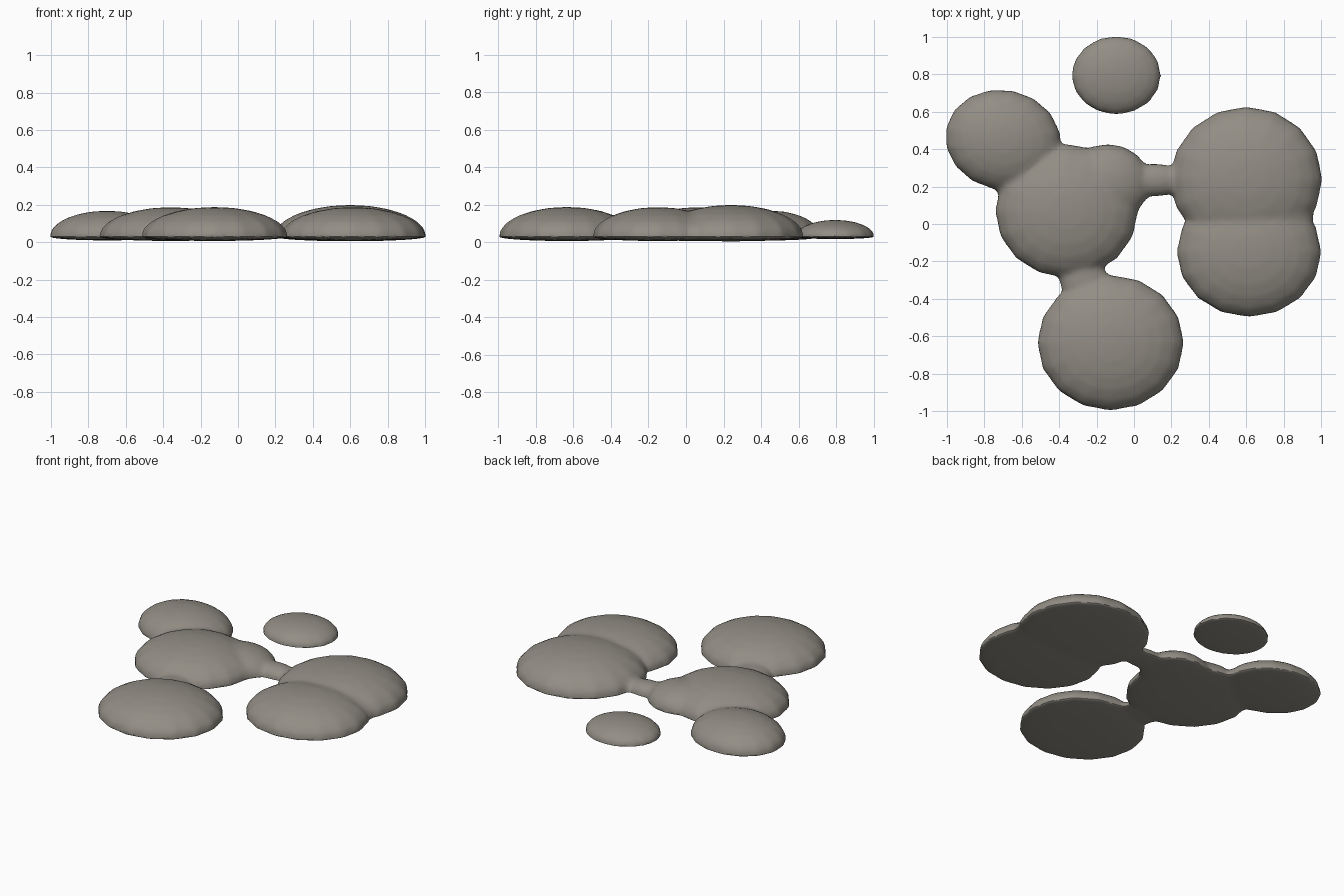
import bpy, bmesh
from mathutils import Matrix, Vector

cube = bpy.data.objects.get("Cube")
if cube:
    bpy.data.objects.remove(cube)

stone = bpy.data.materials.new("warm grey stone")
stone.use_nodes = True
colour = (0.29, 0.27, 0.235, 1)
stone.diffuse_color = colour
stone.node_tree.nodes["Principled BSDF"].inputs["Base Color"].default_value = colour

RIM = 0.03  # height of the widest outline


def add_lump(bm, x, y, rx, ry, top, turn=0.0):
    """Squashed sphere centred on the rim plane."""
    place = (Matrix.Translation((x, y, RIM)) @ Matrix.Rotation(turn, 4, 'Z')
             @ Matrix.Diagonal((rx, ry, top - RIM, 1)))
    bmesh.ops.create_uvsphere(bm, u_segments=16, v_segments=12, radius=1, matrix=place)


def build(name, lumps):
    """Blend the lumps into one skin, then flatten the underside."""
    bm = bmesh.new()
    for lump in lumps:
        add_lump(bm, *lump)
    mesh = bpy.data.meshes.new(name)
    bm.to_mesh(mesh)
    bm.free()
    obj = bpy.data.objects.new(name, mesh)
    bpy.context.collection.objects.link(obj)

    remesh = obj.modifiers.new("blend", 'REMESH')
    remesh.mode = 'VOXEL'
    remesh.voxel_size = 0.018
    smooth = obj.modifiers.new("soften", 'SMOOTH')
    smooth.factor = 0.5
    smooth.iterations = 5
    graph = bpy.context.evaluated_depsgraph_get()
    skin = bpy.data.meshes.new_from_object(obj.evaluated_get(graph))
    obj.modifiers.clear()
    obj.data = skin
    skin.name = name

    for v in skin.vertices:
        if v.co.z < RIM:
            v.co.z = RIM + (v.co.z - RIM) * 0.15
    skin.materials.clear()
    skin.materials.append(stone)

    bpy.ops.object.select_all(action='DESELECT')
    obj.select_set(True)
    bpy.context.view_layer.objects.active = obj
    bpy.ops.object.shade_smooth_by_angle(angle=0.8)
    return obj


# Connected mounds: x, y, radius x, radius y, top height, turn
build("joined_mounds", [
    (-0.70, 0.45, 0.315, 0.27, 0.168, -0.2),   # back right mound
    (-0.36, 0.07, 0.385, 0.36, 0.187),         # middle mound
    (-0.14, 0.22, 0.23, 0.21, 0.150),          # middle mound shoulder
    (-0.42, 0.25, 0.22, 0.16, 0.150),          # fill between the two
    (-0.125, -0.635, 0.395, 0.365, 0.188),     # front mound
    (0.60, 0.24, 0.41, 0.39, 0.199),           # back left mound
    (0.615, -0.15, 0.39, 0.35, 0.187),         # front left mound
    (0.62, 0.04, 0.345, 0.20, 0.165),          # saddle between left mounds
    (0.11, 0.235, 0.17, 0.09, 0.095),          # bridge to the left
    (-0.27, -0.30, 0.13, 0.13, 0.10),          # bridge to the front
])

# Separate small mound at the back
build("small_mound", [(-0.095, 0.795, 0.243, 0.213, 0.119)])
